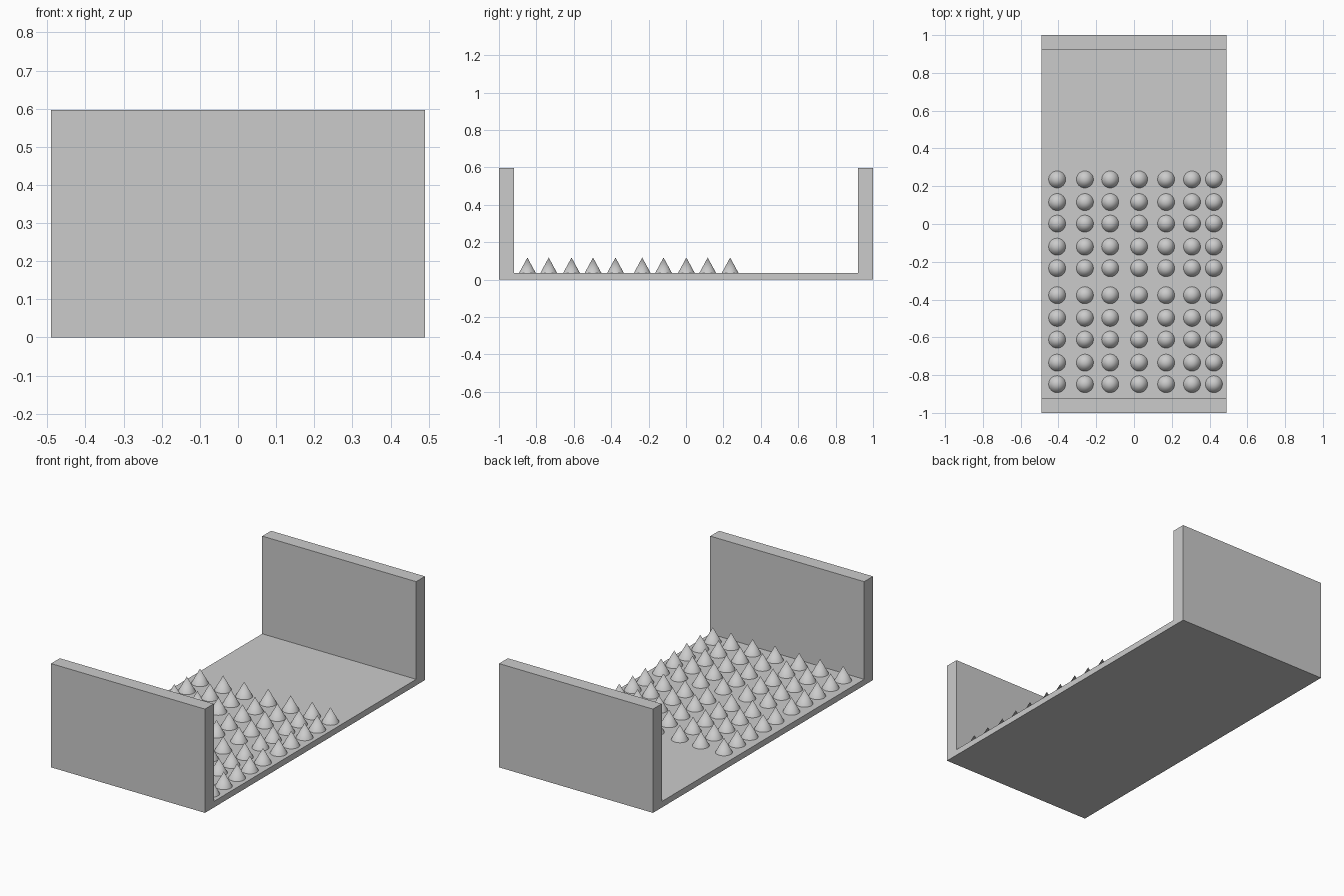
import bpy, bmesh

if "Cube" in bpy.data.objects:
    bpy.data.objects.remove(bpy.data.objects["Cube"])

grey = bpy.data.materials.new("plain_grey")
grey.diffuse_color = (0.6, 0.6, 0.6, 1)
grey.use_nodes = True
grey.node_tree.nodes["Principled BSDF"].inputs["Base Color"].default_value = grey.diffuse_color

HALF_W, HALF_L, TOP = 0.49, 1.0, 0.597
FLOOR, WALL = 0.035, 0.08


def make_object(name, bm):
    bmesh.ops.recalc_face_normals(bm, faces=bm.faces)
    mesh = bpy.data.meshes.new(name)
    bm.to_mesh(mesh)
    bm.free()
    mesh.materials.append(grey)
    obj = bpy.data.objects.new(name, mesh)
    bpy.context.collection.objects.link(obj)
    return obj


# U-shaped tray: floor with two end walls, extruded across x
inner = HALF_L - WALL
profile = [(-HALF_L, 0), (HALF_L, 0), (HALF_L, TOP), (inner, TOP),
           (inner, FLOOR), (-inner, FLOOR), (-inner, TOP), (-HALF_L, TOP)]
bm = bmesh.new()
face = bm.faces.new([bm.verts.new((-HALF_W, y, z)) for y, z in profile])
ext = bmesh.ops.extrude_face_region(bm, geom=[face], use_keep_orig=True)
verts = [g for g in ext["geom"] if isinstance(g, bmesh.types.BMVert)]
bmesh.ops.translate(bm, verts=verts, vec=(2 * HALF_W, 0, 0))
make_object("pit_tray", bm)

# Master spike cone, shared by every spike in the grid
RADIUS, HEIGHT = 0.045, 0.083
bm = bmesh.new()
bmesh.ops.create_cone(bm, cap_ends=True, segments=32, radius1=RADIUS,
                      radius2=0, depth=HEIGHT)
spike = make_object("spike", bm)
for poly in spike.data.polygons:
    poly.use_smooth = abs(poly.normal.z) < 0.9
spike.data.set_sharp_from_angle(angle=0.6)

# Uneven rows and columns of spikes
columns = [-0.407, -0.26, -0.126, 0.027, 0.17, 0.307, 0.423]
rows = [-0.848, -0.734, -0.612, -0.497, -0.377,
        -0.234, -0.12, 0.002, 0.116, 0.236]
spots = [(x, y, FLOOR + HEIGHT / 2) for y in rows for x in columns]
spike.location = spots[0]
for spot in spots[1:]:
    copy = spike.copy()
    copy.location = spot
    bpy.context.collection.objects.link(copy)
